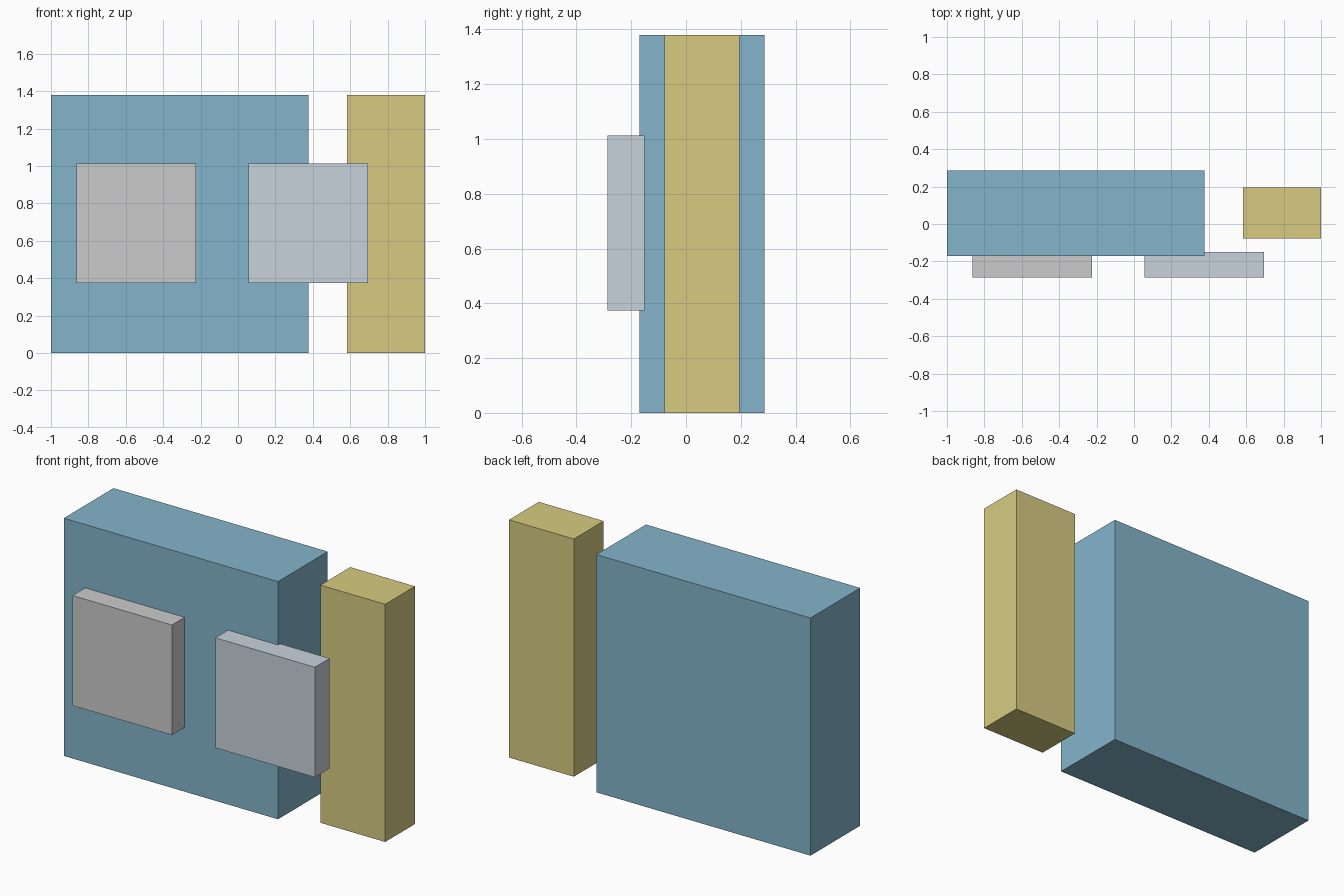
import bpy
from mathutils import Matrix, Vector

if "Cube" in bpy.data.objects:
    bpy.data.objects.remove(bpy.data.objects["Cube"])


def material(name, color):
    mat = bpy.data.materials.new(name)
    mat.diffuse_color = (*color, 1)
    mat.use_nodes = True
    mat.node_tree.nodes["Principled BSDF"].inputs["Base Color"].default_value = mat.diffuse_color
    return mat


def box(name, low, high, mat=None):
    low, high = Vector(low), Vector(high)
    bpy.ops.mesh.primitive_cube_add(size=1)
    ob = bpy.context.object
    ob.name = name
    size = high - low
    ob.data.transform(Matrix.Diagonal((*size, 1)))
    ob.location = (low + high) / 2
    if mat:
        ob.data.materials.append(mat)
    return ob


blue = material("blue", (0.23, 0.46, 0.60))
yellow = material("yellow", (0.68, 0.60, 0.22))
pale_blue = material("pale_blue", (0.58, 0.65, 0.71))

# Large block and narrow side pillar, equal in height
box("main_block", (-1, -0.17, 0), (0.376, 0.286, 1.38), blue)
box("side_pillar", (0.584, -0.078, 0), (1, 0.195, 1.38), yellow)

# Square front panels, slightly sunk into the main block
for name, x, mat in (("left_panel", -0.863, None), ("right_panel", 0.055, pale_blue)):
    box(name, (x, -0.286, 0.373), (x + 0.639, -0.151, 1.012), mat)
